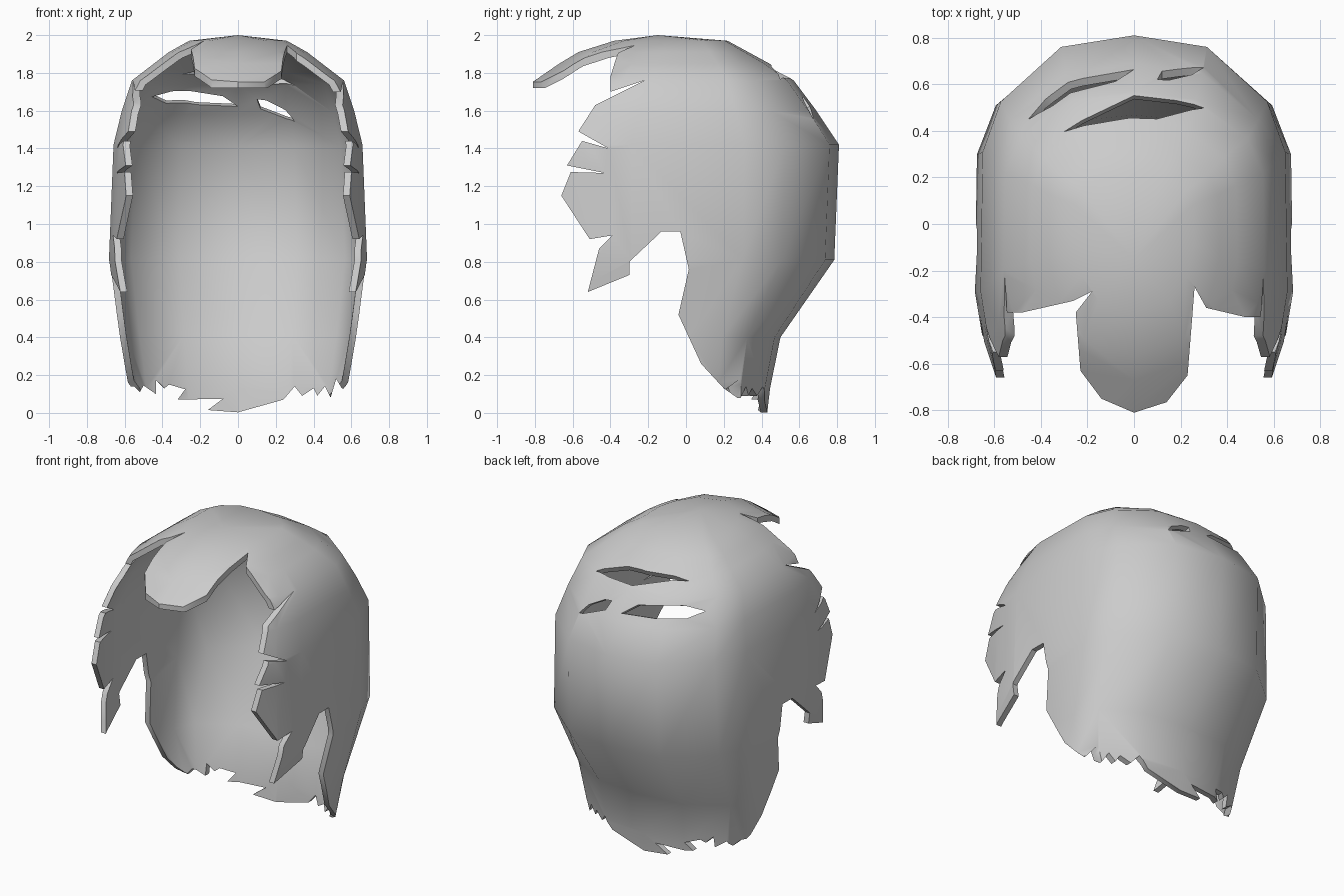
import bpy, bmesh
from math import cos, sin, radians
from mathutils import Vector

if "Cube" in bpy.data.objects:
    bpy.data.objects.remove(bpy.data.objects["Cube"])


def new_object(name, bm):
    bmesh.ops.recalc_face_normals(bm, faces=bm.faces[:])
    me = bpy.data.meshes.new(name)
    bm.to_mesh(me)
    bm.free()
    ob = bpy.data.objects.new(name, me)
    bpy.context.collection.objects.link(ob)
    return ob


def prism(name, points, vec):
    """Closed polygon extruded along vec, used as a cutter."""
    bm = bmesh.new()
    face = bm.faces.new([bm.verts.new(p) for p in points])
    ext = bmesh.ops.extrude_face_region(bm, geom=[face])
    bmesh.ops.translate(bm, vec=Vector(vec),
                        verts=[g for g in ext["geom"] if isinstance(g, bmesh.types.BMVert)])
    ob = new_object(name, bm)
    ob.hide_render = True
    return ob


# Rounded shell: height, half width, reach to the back, reach to the front
RINGS = [(-0.30, .52, .40, .9), (0.0, .57, .43, 1.0), (.13, .60, .445, 1.1),
         (.40, .645, .50, 1.2), (.81, .70, .785, 1.2), (1.42, .675, .81, 1.2),
         (1.60, .63, .69, 1.03), (1.76, .575, .57, .80), (1.85, .455, .44, .67),
         (1.91, .375, .33, .57), (1.97, .265, .22, .38)]
HALF = [-60, -36, -25, -14, 17.4, 35.6, 67.5]
ANGLES = [-90] + HALF + [90] + [180 - t for t in reversed(HALF)]
SEG = len(ANGLES)


def ring_point(z, a, b, f, t):
    c, s = cos(radians(t)), sin(radians(t))
    x = a * abs(c) ** .8 * (1 if c > 0 else -1)
    return (x if abs(t) != 90 else 0, b * s ** .8 if s > 0 else f * s, z)


bm = bmesh.new()
loops = [[bm.verts.new(ring_point(*r, t)) for t in ANGLES] for r in RINGS]
for lo, hi in zip(loops, loops[1:]):
    for i in range(SEG):
        j = (i + 1) % SEG
        bm.faces.new((lo[i], lo[j], hi[j], hi[i]))
bm.faces.new(loops[0])
crown = bm.verts.new((0, -.15, 2.0))
for i in range(SEG):
    bm.faces.new((loops[-1][i], loops[-1][(i + 1) % SEG], crown))
hair = new_object("hair_shell", bm)
solid = hair.modifiers.new("thickness", 'SOLIDIFY')
solid.thickness = .035
solid.offset = -1

cutters = []

# Face opening with jagged side locks (y, z)
side = [(-1.6, 1.735), (-.5, 1.715), (-.40, 1.70), (-.22, 1.76), (-.48, 1.63), (-.57, 1.49),
        (-.41, 1.40), (-.55, 1.44), (-.63, 1.31), (-.43, 1.27), (-.61, 1.275), (-.66, 1.15),
        (-.51, .92), (-.39, .94), (-.46, .87), (-.52, .64), (-.30, .73), (-.30, .80),
        (-.13, .96), (-.03, .96), (.015, .76), (-.04, .52), (.08, .26), (.2, .13),
        (.3, .06), (.3, -.7), (-1.6, -.7)]
cutters.append(prism("face_cut", [(-1.2, y, z) for y, z in side], (2.4, 0, 0)))

# Forehead lock outline (x, y)
brow = [(-.9, -.38), (-.48, -.38), (-.26, -.33), (-.18, -.29), (-.25, -.38), (-.23, -.63),
        (-.14, -.75), (0, -.81), (.14, -.765), (.23, -.65), (.25, -.40), (.26, -.27),
        (.31, -.36), (.48, -.40), (.9, -.40), (.9, -1.7), (-.9, -1.7)]
cutters.append(prism("brow_cut", [(x, y, 1.69) for x, y in brow], (0, 0, .6)))

# Ragged nape (x, z)
nape = [(-1.1, .14), (-.55, .14), (-.52, .11), (-.50, .145), (-.435, .10), (-.435, .175),
        (-.39, .13), (-.365, .15), (-.28, .125), (-.32, .07), (-.08, .075),
        (-.16, .015), (0, .003), (.24, .07), (.30, .14), (.34, .09), (.40, .13), (.42, .09),
        (.46, .14), (.49, .08), (.52, .18), (.55, .13), (1.1, .13), (1.1, -.8), (-1.1, -.8)]
cutters.append(prism("nape_cut", [(x, -2, z) for x, z in nape], (0, 4, 0)))

# Slits at the back of the crown: upper one (x, y), lower two (x, z)
upper = [(-.30, .40), (0, .58), (.18, .56), (.30, .53), (.10, .45), (-.03, .45)]
cutters.append(prism("slit_cut_0", [(x, y - .175, 1.48) for x, y in upper], (0, .3, .6)))
lower = [[(-.455, 1.75), (-.35, 1.755), (-.08, 1.685), (0, 1.61), (-.22, 1.635), (-.38, 1.68)],
         [(.10, 1.665), (.15, 1.66), (.25, 1.60), (.30, 1.53), (.26, 1.54), (.12, 1.60)]]
for n, pts in enumerate(lower):
    cutters.append(prism(f"slit_cut_{n + 1}", [(x, .3, z - .12) for x, z in pts], (0, .6, .24)))

for c in cutters:
    m = hair.modifiers.new(c.name, 'BOOLEAN')
    m.operation = 'DIFFERENCE'
    m.solver = 'EXACT'
    m.object = c

# Apply, remove helpers, shade
bpy.context.view_layer.objects.active = hair
hair.select_set(True)
for m in list(hair.modifiers):
    bpy.ops.object.modifier_apply(modifier=m.name)
for c in cutters:
    bpy.data.objects.remove(c)
bpy.ops.object.shade_smooth_by_angle(angle=.7)
